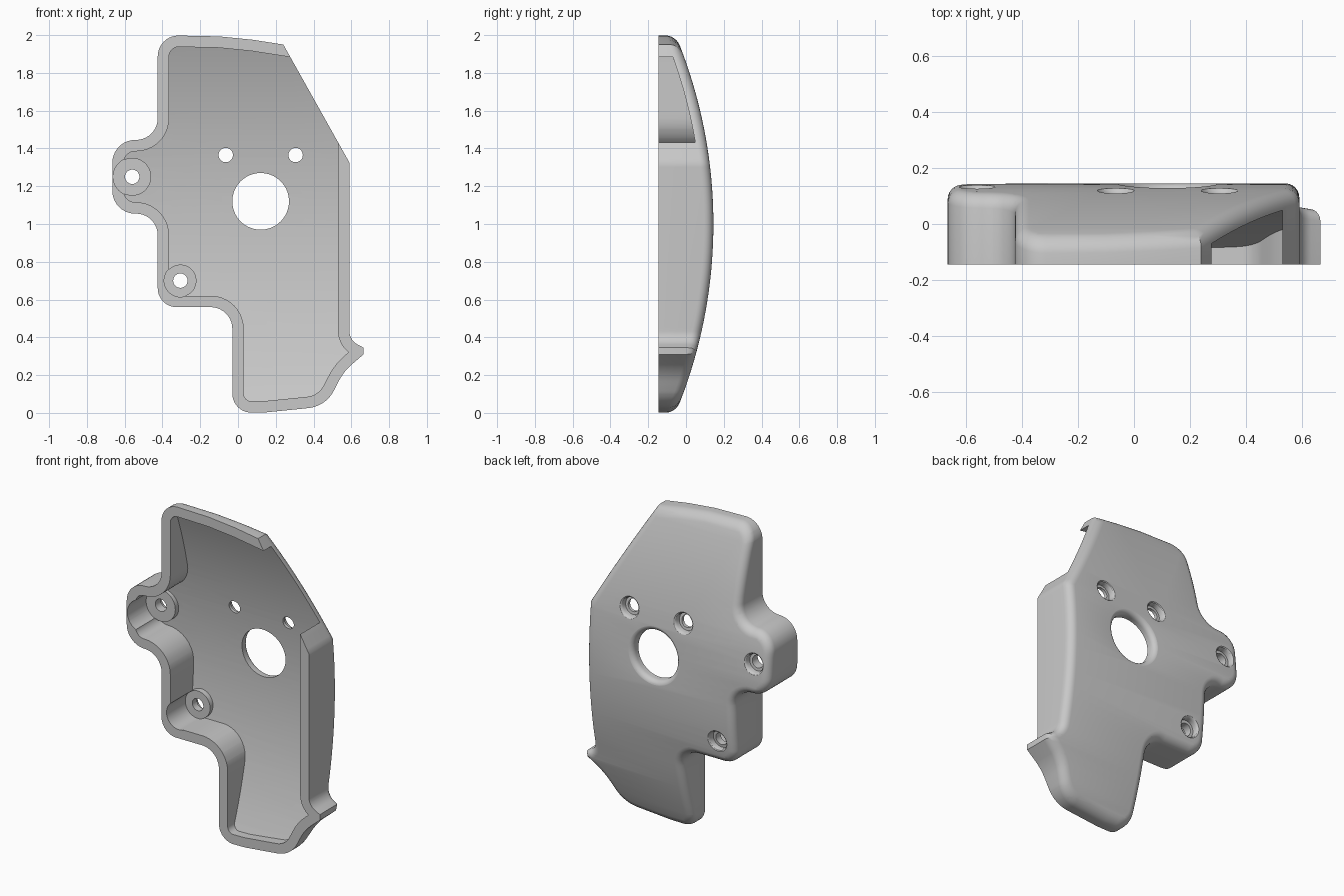
import bpy, bmesh, math
from mathutils import Vector
from mathutils.geometry import intersect_line_line_2d

cube = bpy.data.objects.get("Cube")
if cube:
    bpy.data.objects.remove(cube, do_unlink=True)

WALL, FILLET, ARC = 0.06, 0.05, 2.6
# The cover is first built flat, with its back at y = 0, then bowed.
# These flat layers become the rim plane and the boss plane.
RIM, BOSS, BEYOND = -2, -1, -3
RIM_Y, BOSS_Y = -0.145, 0.04

grey = bpy.data.materials.new("plain grey")
grey.use_nodes = True
grey.diffuse_color = (0.58, 0.58, 0.58, 1)
grey.node_tree.nodes["Principled BSDF"].inputs["Base Color"].default_value = grey.diffuse_color


def rounded(corners, steps=10):
    """Outline of (x, z, radius) corners with arcs in place of the corners."""
    out = []
    for i, (x, z, r) in enumerate(corners):
        p = Vector((x, z))
        if r == 0:
            out.append(p)
            continue
        a = (Vector(corners[i - 1][:2]) - p).normalized()
        b = (Vector(corners[(i + 1) % len(corners)][:2]) - p).normalized()
        half = a.angle(b) / 2
        centre = p + (a + b).normalized() * r / math.sin(half)
        start = p + a * r / math.tan(half) - centre
        end = p + b * r / math.tan(half) - centre
        turn = start.angle(end)
        for k in range(steps + 1):
            t = k / steps
            out.append(centre + (start * math.sin((1 - t) * turn)
                                 + end * math.sin(t * turn)) / math.sin(turn))
    return out


def inset(points, dist):
    """Move each edge of a clockwise outline inward by dist(i)."""
    n = len(points)
    normals = []
    for i in range(n):
        d = (points[(i + 1) % n] - points[i]).normalized()
        normals.append(Vector((d.y, -d.x)))
    out = []
    for i in range(n):
        n1, n2, d1, d2 = normals[i - 1], normals[i], dist((i - 1) % n), dist(i)
        det = n1.x * n2.y - n1.y * n2.x
        if abs(det) < 1e-4:
            move = n2 * d2
        else:
            move = Vector((d1 * n2.y - d2 * n1.y, n1.x * d2 - n2.x * d1)) / det
        out.append(points[i] + move)
    for i in range(n):  # pull small folded loops together at their crossing
        for j in range(i + 25, i + 1, -1):
            hit = intersect_line_line_2d(out[i], out[(i + 1) % n], out[j % n], out[(j + 1) % n])
            if hit:
                for k in range(i + 1, j + 1):
                    out[k % n] = hit.copy()
                break
    return out


def loft(name, loops):
    """Closed solid through rings of points, capped at both ends."""
    bm = bmesh.new()
    rings = [[bm.verts.new(p) for p in loop] for loop in loops]
    for a, b in zip(rings, rings[1:]):
        for i in range(len(a)):
            j = (i + 1) % len(a)
            bm.faces.new((a[i], a[j], b[j], b[i]))
    bm.faces.new(rings[0])
    bm.faces.new(rings[-1])
    bmesh.ops.remove_doubles(bm, verts=bm.verts, dist=1e-5)
    bmesh.ops.recalc_face_normals(bm, faces=bm.faces)
    mesh = bpy.data.meshes.new(name)
    bm.to_mesh(mesh)
    bm.free()
    mesh.materials.append(grey)
    ob = bpy.data.objects.new(name, mesh)
    bpy.context.collection.objects.link(ob)
    return ob


def slab(name, layers):
    return loft(name, [[(p.x, y, p.y) for p in pts] for pts, y in layers])


def lathe(name, x, z, profile, sides=48):
    """Turned solid along y from (radius, y) points."""
    turns = [2 * math.pi * k / sides for k in range(sides)]
    return loft(name, [[(x + r * math.cos(t), y, z + r * math.sin(t)) for t in turns]
                       for r, y in profile])


def combine(target, tool, operation):
    mod = target.modifiers.new(operation.lower(), 'BOOLEAN')
    mod.operation, mod.object, mod.solver = operation, tool, 'EXACT'
    bpy.context.view_layer.objects.active = target
    bpy.ops.object.modifier_apply(modifier=mod.name)
    bpy.data.objects.remove(tool, do_unlink=True)


def quarter(radius, steps=6):
    """(inset, depth) pairs of a quarter round."""
    angles = [k / steps * math.pi / 2 for k in range(steps + 1)]
    return [(radius * (1 - math.cos(a)), -radius * (1 - math.sin(a))) for a in angles]


# Outline of the cover, clockwise from the upper left corner
slant_start = Vector((0.24, 1.95))
outline = rounded([
    (-0.425, 2, 0.11), (-0.1, 1.993, 0), (0.08, 1.975, 0), (0.24, 1.95, 0), (0.59, 1.325, 0),
    (0.59, 0.385, 0.08), (0.665, 0.345, 0), (0.665, 0.31, 0), (0.56, 0.22, 0.3),
    (0.465, 0.035, 0.17), (0.3, 0.018, 0), (0.15, 0.003, 0), (-0.03, 0, 0.1),
    (-0.03, 0.56, 0.115), (-0.425, 0.56, 0.1), (-0.425, 1.055, 0.115),
    (-0.665, 1.055, 0.12), (-0.665, 1.445, 0.12), (-0.425, 1.445, 0.115)])
slant = min(range(len(outline)), key=lambda i: (outline[i] - slant_start).length)

# Outer body with a rounded back edge
layers = [(outline, RIM)]
for d, y in quarter(FILLET):
    layers.append((inset(outline, lambda i: d), y))
cover = slab("cover_shell", layers)

# Hollow inside, open along the slanted side
inner = inset(outline, lambda i: -0.04 if i == slant else WALL)
combine(cover, slab("hollow_cutter", [(inner, BEYOND), (inner, -WALL)]), 'DIFFERENCE')

# Screw bosses, each with a round recess cut into the wall in front of it
bosses = [(-0.56, 1.25, 0.1), (-0.305, 0.7, 0.085)]
for x, z, r in bosses:
    recess = lathe("recess_cutter", x, z, [(r + 0.001, BEYOND), (r + 0.001, BOSS + 0.01)])
    combine(cover, recess, 'DIFFERENCE')
    combine(cover, lathe("screw_boss", x, z, [(r, BOSS), (r, -0.045)]), 'UNION')

# Counterbored screw holes
for x, z in [b[:2] for b in bosses] + [(-0.065, 1.365), (0.305, 1.365)]:
    hole = lathe("screw_hole_cutter", x, z, [
        (0.038, BEYOND), (0.038, -0.04), (0.055, -0.04), (0.055, -0.015),
        (0.06, -0.004), (0.07, 0.003), (0.07, 0.1)])
    combine(cover, hole, 'DIFFERENCE')

# Large centre hole with a rounded lip at the back
lip = [(0.15 + d, y + 0.001) for d, y in quarter(0.035)]
profile = [(0.15, BEYOND)] + lip + [(lip[-1][0], 0.1)]
combine(cover, lathe("centre_hole_cutter", 0.12, 1.12, profile, 64), 'DIFFERENCE')

# Slice the flat cover into level strips and bow it
bm = bmesh.new()
bm.from_mesh(cover.data)
for k in range(1, 40):
    bmesh.ops.bisect_plane(bm, geom=bm.verts[:] + bm.edges[:] + bm.faces[:], dist=1e-5,
                           plane_co=(0, 0, k / 20 + 0.0013), plane_no=(0, 0, 1))
for v in bm.verts:
    if v.co.y < (RIM + BOSS) / 2:
        v.co.y = RIM_Y
    elif v.co.y < BOSS / 2:
        v.co.y = BOSS_Y
    else:
        v.co.y += 0.145 - ARC + math.sqrt(ARC ** 2 - (v.co.z - 1) ** 2)
bm.to_mesh(cover.data)
bm.free()

# Smooth shading with crisp edges
bpy.ops.object.select_all(action='DESELECT')
cover.select_set(True)
bpy.context.view_layer.objects.active = cover
bpy.ops.object.shade_smooth_by_angle(angle=math.radians(30))
